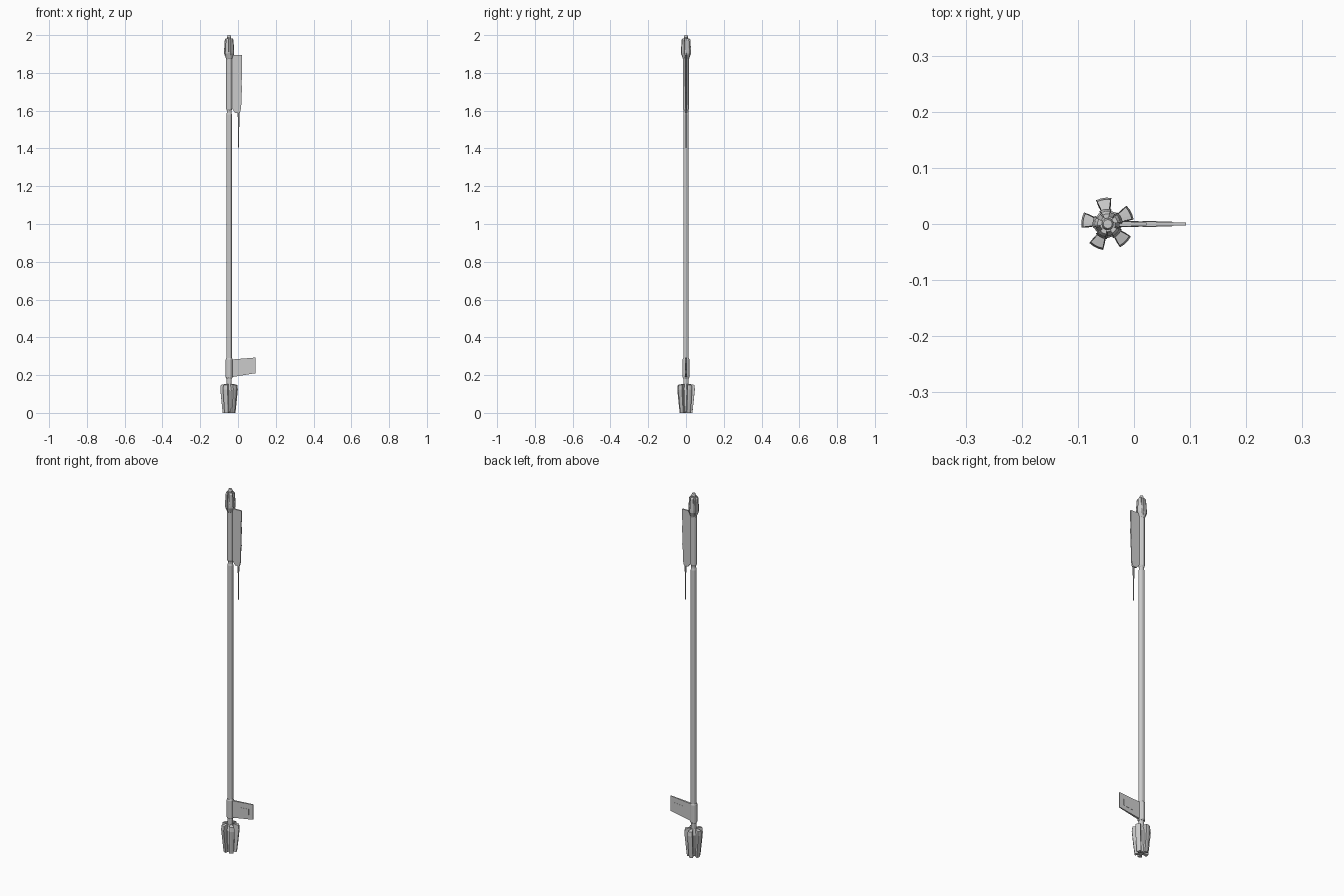
import bpy, bmesh
from math import sin, cos, pi, radians

if "Cube" in bpy.data.objects:
    bpy.data.objects.remove(bpy.data.objects["Cube"])

AXIS = -0.047  # x position of the staff's axis


def add_mesh(name, verts, faces):
    me = bpy.data.meshes.new(name)
    me.from_pydata(verts, [], faces)
    bm = bmesh.new()
    bm.from_mesh(me)
    bmesh.ops.recalc_face_normals(bm, faces=bm.faces)
    bm.to_mesh(me)
    bm.free()
    ob = bpy.data.objects.new(name, me)
    bpy.context.collection.objects.link(ob)
    return ob


def loft(name, rings):
    """Join equal-length rings of points and cap both ends."""
    n = len(rings[0])
    verts = [p for ring in rings for p in ring]
    faces = [(i * n + j, i * n + (j + 1) % n, (i + 1) * n + (j + 1) % n, (i + 1) * n + j)
             for i in range(len(rings) - 1) for j in range(n)]
    last = (len(rings) - 1) * n
    faces += [tuple(range(n)), tuple(range(last, last + n))]
    return add_mesh(name, verts, faces)


def lathe(name, profile, sides=12):
    """Faceted turned part from (radius, z) points."""
    return loft(name, [[(AXIS + r * cos(2 * pi * (k + .5) / sides),
                         r * sin(2 * pi * (k + .5) / sides), z) for k in range(sides)]
                       for r, z in profile])


def claw(name, angle, sections):
    """Radial wedge from (inner radius, outer radius, half angle, z) sections."""
    rings = []
    for ri, ro, half, z in sections:
        ring = [(ri, -half), (ro, -half), (ro, -half / 3), (ro, half / 3), (ro, half), (ri, half)]
        rings.append([(AXIS + r * cos(radians(angle + a)), r * sin(radians(angle + a)), z)
                      for r, a in ring])
    return loft(name, rings)


def plate(name, outline):
    """Flat blade from (x, z, half thickness) points."""
    return loft(name, [[(x, s * t, z) for x, z, t in outline] for s in (-1, 1)])


# Shaft with its collars
lathe("shaft", [(.0135, .10), (.0135, .19), (.0150, .29), (.0150, 1.58), (.0125, 1.59),
                (.0125, 1.61)])
lathe("lower_collar", [(.016, .183), (.0185, .188), (.0185, .283), (.016, .29)])
lathe("upper_sleeve", [(.0125, 1.60), (.0165, 1.61), (.0165, 1.89)])

# Foot: core with five flared claws
lathe("foot_core", [(.018, .004), (.023, .05), (.025, .12), (.014, .152)], 10)
foot = [(.012, .034, 19, 0), (.014, .040, 18, .055), (.016, .047, 17, .125),
        (.016, .044, 16, .148), (.016, .026, 16, .152)]
for k in range(5):
    claw(f"foot_claw_{k + 1}", 99 + 72 * k, foot)

# Head: core, tip knob and five small claws
lathe("head_core", [(.016, 1.87), (.022, 1.90), (.022, 1.915), (.016, 1.97), (.014, 1.98)], 10)
lathe("head_tip", [(.011, 1.97), (.011, 1.99), (.008, 2.0)], 10)
head = [(.012, .016, 24, 1.875), (.012, .027, 24, 1.902), (.012, .027, 22, 1.915),
        (.011, .023, 20, 1.975), (.010, .018, 20, 1.983)]
for k in range(5):
    claw(f"head_claw_{k + 1}", 99 + 72 * k, head)

# Upper blade with a nicked outer edge
plate("upper_blade", [(-.045, 1.612, .005), (-.033, 1.612, .005), (-.014, 1.587, .005),
                      (.010, 1.587, .004), (.017, 1.615, .003), (.018, 1.69, .003),
                      (.021, 1.70, .003), (.019, 1.76, .003), (.022, 1.77, .003),
                      (.020, 1.83, .003), (.022, 1.84, .003), (.022, 1.896, .003),
                      (-.033, 1.896, .005), (-.045, 1.89, .005)])

# Needle hanging from the blade
loft("needle", [[(.003 + r * cos(pi * k / 3), r * sin(pi * k / 3), z) for k in range(6)]
                for r, z in [(.005, 1.62), (.004, 1.54), (.003, 1.47), (.0015, 1.40)]])

# Lower fin with a thin raised panel running through it
plate("lower_fin", [(-.04, .188, .006), (-.03, .19, .006), (.0925, .21, .0025),
                    (.0925, .293, .0025), (-.03, .283, .006), (-.04, .283, .006)])
plate("fin_panel", [(.015, .222, .0056), (.068, .230, .0042),
                    (.068, .262, .0042), (.015, .258, .0056)])
